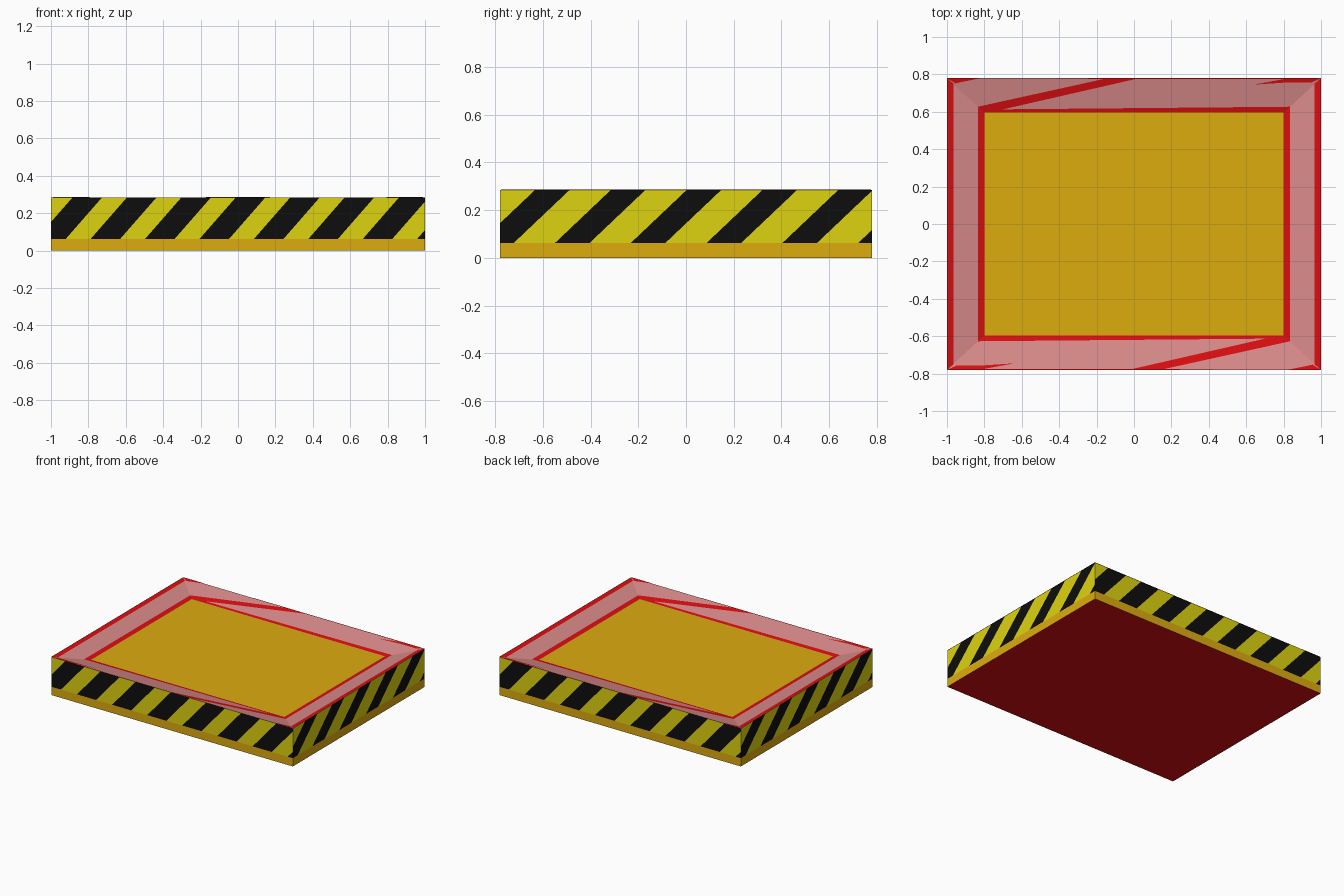
import bpy, bmesh, math
from mathutils import Vector, Matrix

if "Cube" in bpy.data.objects:
    bpy.data.objects.remove(bpy.data.objects["Cube"])

HX, HY = 1.0, 0.78        # outer half sizes
IX, IY = 0.80, 0.595      # sunken panel half sizes
TOP, BAND, SUNK = 0.285, 0.062, 0.245


def srgb(*c):
    lin = [(v / 255 / 12.92) if v < 11 else ((v / 255 + 0.055) / 1.055) ** 2.4 for v in c]
    return (*lin, 1)


def material(name, *c):
    m = bpy.data.materials.new(name)
    m.diffuse_color = srgb(*c)
    m.use_nodes = True
    m.node_tree.nodes["Principled BSDF"].inputs["Base Color"].default_value = m.diffuse_color
    return m


YELLOW = material("stripe_yellow", 222, 212, 16)
BLACK = material("stripe_black", 13, 13, 13)
AMBER = material("amber", 222, 172, 15)
RED = material("red", 218, 14, 16)
PINK = material("pale_red", 218, 138, 138)


def finish(name, bm, *mats):
    me = bpy.data.meshes.new(name)
    bm.to_mesh(me)
    bm.free()
    for m in mats:
        me.materials.append(m)
    ob = bpy.data.objects.new(name, me)
    bpy.context.collection.objects.link(ob)
    return ob


def face(bm, pts):
    return bm.faces.new([bm.verts.new(p) for p in pts])


def striped_wall(name, half, depth, angle, start, period, width, shift):
    """Wall facing -y before turning; cut along slanted stripe edges."""
    bm = bmesh.new()
    face(bm, [(-half, -depth, BAND), (half, -depth, BAND),
              (half, -depth, TOP), (-half, -depth, TOP)])
    slope = shift / (TOP - BAND)
    for k in range(-10, 11):
        for edge in (0, width):
            bmesh.ops.bisect_plane(
                bm, geom=bm.verts[:] + bm.edges[:] + bm.faces[:], dist=1e-6,
                plane_co=(start + k * period + edge, -depth, BAND),
                plane_no=Vector((1, 0, -slope)).normalized())
    for f in bm.faces:
        c = f.calc_center_median()
        u = (c.x - slope * (c.z - BAND) - start) % period
        f.material_index = 1 if u < width else 0
    bmesh.ops.rotate(bm, verts=bm.verts, matrix=Matrix.Rotation(angle, 3, 'Z'))
    return finish(name, bm, YELLOW, BLACK)


# hazard striped walls: opposite walls are half turns of each other
for name, a in (("front_wall", 0), ("back_wall", math.pi)):
    striped_wall(name, HX, HY, a, -0.206, 0.291, 0.158, 0.195)
for name, a in (("right_wall", math.pi / 2), ("left_wall", -math.pi / 2)):
    striped_wall(name, HY, HX, a, -0.55, 0.318, 0.145, 0.235)

# base band, amber sides with a red underside
bm = bmesh.new()
outer = [(-HX, -HY), (HX, -HY), (HX, HY), (-HX, HY)]
for i in range(4):
    p, q = outer[i], outer[(i + 1) % 4]
    face(bm, [(*p, 0), (*q, 0), (*q, BAND), (*p, BAND)])
face(bm, [(*p, 0) for p in reversed(outer)]).material_index = 1
finish("base_band", bm, AMBER, RED)

# sloped rim falling inward to the panel
inner = [(-IX, -IY), (IX, -IY), (IX, IY), (-IX, IY)]
bm = bmesh.new()
for i in range(4):
    j = (i + 1) % 4
    face(bm, [(*outer[i], TOP), (*outer[j], TOP), (*inner[j], SUNK), (*inner[i], SUNK)])
finish("sloped_rim", bm, PINK)

# sunken top panel
bm = bmesh.new()
face(bm, [(*p, SUNK) for p in inner])
finish("top_panel", bm, AMBER)

# red painted lines on the rim, drawn for the back and right, then half turned
lines = [
    [(HX, -HY), (HX, HY), (0.965, 0.75), (0.965, -0.75)],
    [(IX, -IY), (0.835, -0.627), (0.835, 0.627), (IX, IY)],
    [(-IX, IY), (IX, IY), (0.835, 0.627), (-0.70, 0.613)],
    [(-IX, IY), (-0.70, 0.613), (0.03, HY), (-0.14, HY), (-0.835, 0.627)],
    [(0.64, 0.745), (0.82, 0.757), (0.95, 0.757), (HX, HY), (0.83, HY)],
    [(-HX, HY), (-0.955, 0.752), (-0.82, HY)],
    [(-0.42, HY), (-0.42, 0.777), (0.83, 0.774), (0.83, HY)],
]


def rim_z(x, y):
    t = max((abs(x) - IX) / (HX - IX), (abs(y) - IY) / (HY - IY))
    return SUNK + (TOP - SUNK) * t + 0.0015


bm = bmesh.new()
for s in (1, -1):
    for line in lines:
        f = face(bm, [(s * x, s * y, rim_z(x, y)) for x, y in line])
        f.normal_update()
        if f.normal.z < 0:
            f.normal_flip()
finish("rim_lines", bm, RED)
